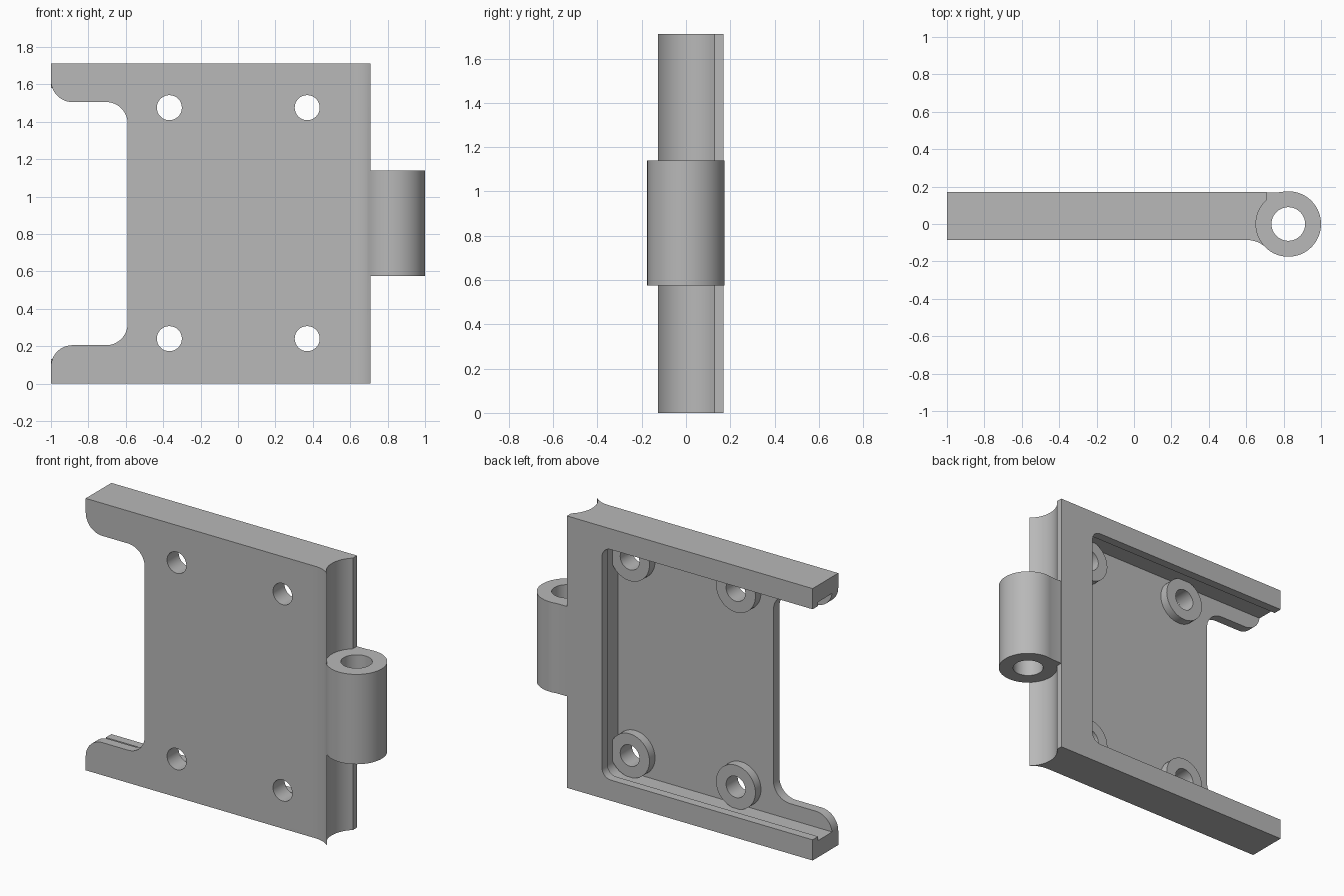
import bpy, bmesh
from math import cos, sin, pi, radians, sqrt, atan2
from mathutils import Matrix

cube = bpy.data.objects.get("Cube")
if cube:
    bpy.data.objects.remove(cube, do_unlink=True)

# Main sizes
HEIGHT = 1.71
FRONT, BACK, FLOOR, LIP = -0.085, 0.17, -0.025, 0.115
MID = HEIGHT / 2
PIN_X, PIN_R = 0.825, 0.175

grey = bpy.data.materials.new("satin grey")
grey.use_nodes = True
colour = (0.48, 0.48, 0.48, 1)
grey.diffuse_color = colour
grey.node_tree.nodes["Principled BSDF"].inputs["Base Color"].default_value = colour


def arc(cx, cy, r, a0, a1, n=12):
    """Points on an arc, angles in degrees."""
    steps = [radians(a0 + (a1 - a0) * i / n) for i in range(n + 1)]
    return [(cx + r * cos(a), cy + r * sin(a)) for a in steps]


def prism(name, points, low, high, along_y=False):
    """Extrude an (x, y) outline in z, or an (x, z) outline in y."""
    bm = bmesh.new()
    verts = [bm.verts.new((a, low, b) if along_y else (a, b, low)) for a, b in points]
    face = bm.faces.new(verts)
    out = bmesh.ops.extrude_face_region(bm, geom=[face])
    moved = [v for v in out["geom"] if isinstance(v, bmesh.types.BMVert)]
    shift = (0, high - low, 0) if along_y else (0, 0, high - low)
    bmesh.ops.translate(bm, vec=shift, verts=moved)
    bmesh.ops.recalc_face_normals(bm, faces=bm.faces)
    mesh = bpy.data.meshes.new(name)
    bm.to_mesh(mesh)
    bm.free()
    obj = bpy.data.objects.new(name, mesh)
    bpy.context.collection.objects.link(obj)
    mesh.materials.append(grey)
    return obj


def combine(target, tool, operation):
    """Apply a boolean and discard the tool."""
    mod = target.modifiers.new("join", "BOOLEAN")
    mod.operation, mod.solver, mod.object = operation, "EXACT", tool
    graph = bpy.context.evaluated_depsgraph_get()
    mesh = bpy.data.meshes.new_from_object(target.evaluated_get(graph))
    target.modifiers.clear()
    target.data = mesh
    bpy.data.objects.remove(tool, do_unlink=True)


def pocket(name, right, low, radius, y0, y1):
    """Recess open at the left end, with two rounded corners."""
    high, c = HEIGHT - low, right - radius
    points = [(-1.2, low)] + arc(c, low + radius, radius, -90, 0, 8)
    points += arc(c, high - radius, radius, 0, 90, 8) + [(-1.2, high)]
    return prism(name, points, y0, y1, True)


# Plate plan: flat front flaring into a concave seat around the hinge barrel
seat = PIN_R - 0.002
touch = atan2(-0.13, -0.12)
s = -sin(touch)
flare = (seat * s + FRONT) / (1 - s)
flare_x = PIN_X + (seat + flare) * cos(touch)
turn = touch * 180 / pi
plan = [(-1, BACK), (-1, FRONT)]
plan += arc(flare_x, FRONT - flare, flare, 90, turn + 180)
plan += arc(PIN_X, 0, seat, turn + 360, 132, 20)[1:]
plan.append((plan[-1][0], BACK))
plate = prism("hinge_plate", plan, 0, HEIGHT)

# Rear recess with an undercut groove behind a thin lip
combine(plate, pocket("groove", 0.49, 0.105, 0.07, FLOOR, LIP), "DIFFERENCE")
combine(plate, pocket("opening", 0.465, 0.13, 0.06, LIP - 0.02, 0.3), "DIFFERENCE")

# Notch through the front skin, rounded inside and at the tips
NOTCH_X, NOTCH_Z, R = -0.59, 0.205, 0.115
half = [(-1.1, NOTCH_Z - R), (-1, NOTCH_Z - R)]
half += arc(-1 + R, NOTCH_Z - R, R, 180, 90)[1:]
half += arc(NOTCH_X - R, NOTCH_Z + R, R, -90, 0)
notch = half + [(x, HEIGHT - z) for x, z in reversed(half)]
combine(plate, prism("notch", notch, FRONT - 0.1, FLOOR + 0.03, True), "DIFFERENCE")

# Screw bosses, then their holes
spots = [(x, z) for x in (-0.367, 0.37) for z in (0.24, HEIGHT - 0.235)]
for x, z in spots:
    ring = arc(x, z, 0.137, 0, 360, 48)[:-1]
    combine(plate, prism("boss", ring, FLOOR - 0.03, FLOOR + 0.055, True), "UNION")
for x, z in spots:
    ring = arc(x, z, 0.067, 0, 360, 32)[:-1]
    combine(plate, prism("screw_hole", ring, -0.3, 0.3, True), "DIFFERENCE")

# Hinge barrel with a tongue flush to the back face, and its pin hole
barrel = arc(PIN_X, 0, PIN_R, 104, -228, 60) + [(0.68, 0.1), (0.68, BACK - 0.001)]
combine(plate, prism("barrel", barrel, 0.575, 1.14), "UNION")
pin = arc(PIN_X, 0, 0.09, 0, 360, 40)[:-1]
combine(plate, prism("pin_hole", pin, 0.4, 1.3), "DIFFERENCE")

# Smooth the round surfaces, keep the edges crisp
bpy.ops.object.select_all(action="DESELECT")
plate.select_set(True)
bpy.context.view_layer.objects.active = plate
bpy.ops.object.shade_smooth_by_angle(angle=radians(30))
